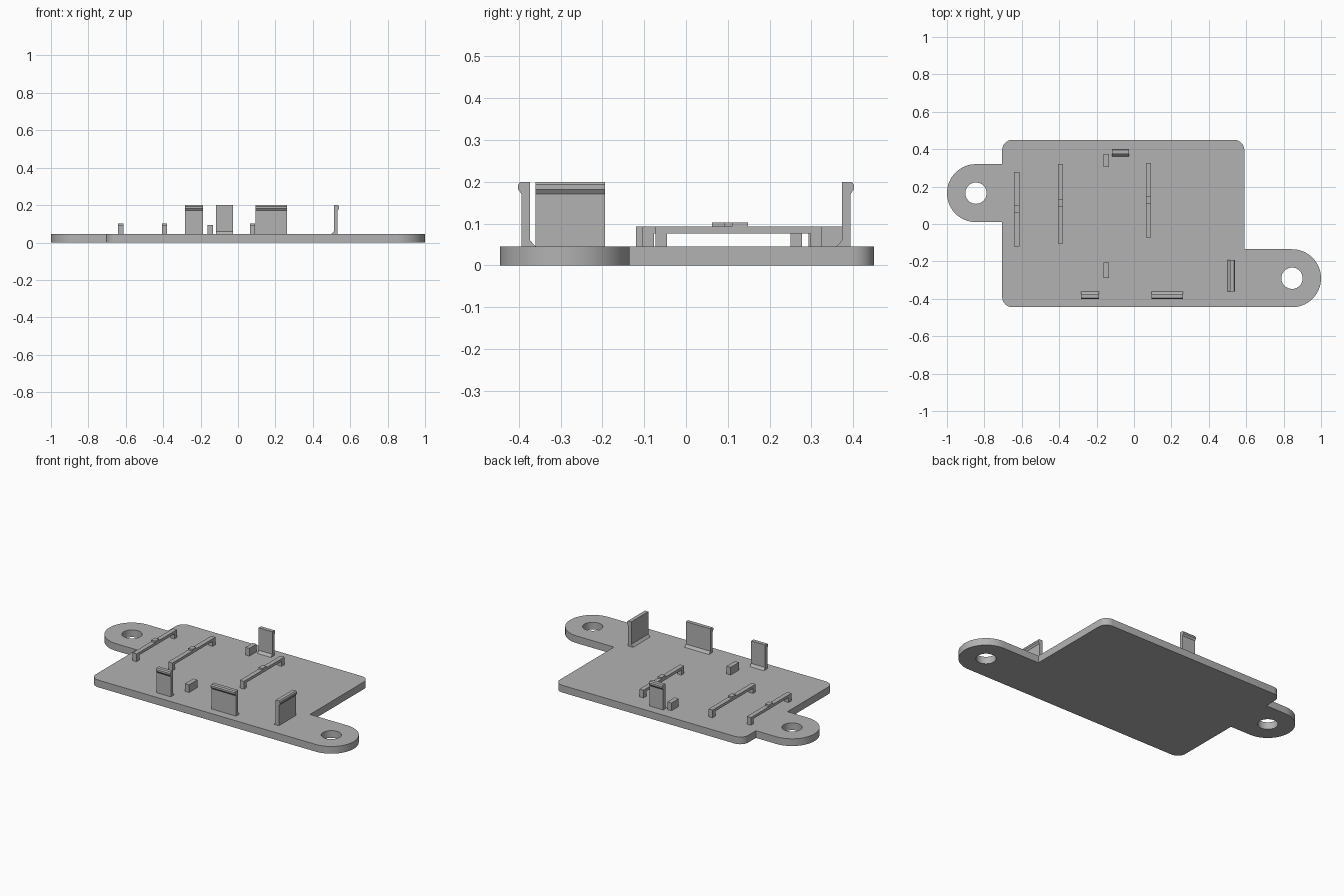
import bpy, bmesh
from math import sin, cos, pi
from mathutils import Matrix, Vector

cube = bpy.data.objects.get("Cube")
if cube:
    bpy.data.objects.remove(cube)

grey = bpy.data.materials.new("plain grey")
grey.use_nodes = True
color = (0.45, 0.45, 0.45, 1)
grey.diffuse_color = color
grey.node_tree.nodes["Principled BSDF"].inputs["Base Color"].default_value = color

DECK = 0.045  # top of the plate
SINK = 0.04   # raised parts start slightly inside the plate


def finish(name, bm):
    bmesh.ops.recalc_face_normals(bm, faces=bm.faces[:])
    mesh = bpy.data.meshes.new(name)
    bm.to_mesh(mesh)
    bm.free()
    mesh.materials.append(grey)
    obj = bpy.data.objects.new(name, mesh)
    bpy.context.collection.objects.link(obj)
    return obj


def prism(name, loops, depth, matrix=Matrix()):
    """Extrude a flat outline, with optional hole loops, along local z."""
    bm = bmesh.new()
    for loop in loops:
        verts = [bm.verts.new((x, y, 0)) for x, y in loop]
        for a, b in zip(verts, verts[1:] + verts[:1]):
            bm.edges.new((a, b))
    bmesh.ops.triangle_fill(bm, edges=bm.edges[:], use_beauty=True)
    bmesh.ops.dissolve_limit(bm, angle_limit=0.01, verts=bm.verts[:],
                             edges=bm.edges[:]) if len(loops) == 1 else None
    top = bmesh.ops.extrude_face_region(bm, geom=bm.faces[:])
    moved = [g for g in top["geom"] if isinstance(g, bmesh.types.BMVert)]
    bmesh.ops.translate(bm, verts=moved, vec=(0, 0, depth))
    bm.transform(matrix)
    return finish(name, bm)


def arc(cx, cy, r, start, end, steps):
    angles = [(start + (end - start) * i / steps) * pi / 180
              for i in range(steps + 1)]
    return [(cx + r * cos(a), cy + r * sin(a)) for a in angles]


# Base plate: rounded rectangle with two drilled mounting ears
R = 0.055
x0, x1, y0, y1 = -0.705, 0.59, -0.445, 0.45
ear_l, ear_r, ear_radius = (-0.845, 0.165), (0.845, -0.29), 0.155
outline = (
    arc(x0 + R, y0 + R, R, 270, 180, 8)
    + [(x0, ear_l[1] - ear_radius)]
    + arc(*ear_l, ear_radius, 270, 90, 32)
    + [(x0, ear_l[1] + ear_radius)]
    + arc(x0 + R, y1 - R, R, 180, 90, 8)
    + arc(x1 - R, y1 - R, R, 90, 0, 8)
    + [(x1, ear_r[1] + ear_radius)]
    + arc(*ear_r, ear_radius, 90, -90, 32)
)
holes = [arc(*ear, 0.057, 0, 360, 36)[:-1] for ear in (ear_l, ear_r)]
plate = prism("base_plate", [outline] + holes, DECK)
bpy.ops.object.select_all(action="DESELECT")
plate.select_set(True)
bpy.context.view_layer.objects.active = plate
bpy.ops.object.shade_smooth_by_angle()


# Snap clips: thin wall, inner foot chamfer and a rounded outward lip.
# The profile runs outward along x; its origin is the inner edge of the foot.
clip_profile = [(0, SINK), (0, DECK), (0.013, 0.06), (0.013, 0.2),
                (0.036, 0.2), (0.042, 0.193), (0.042, 0.182), (0.034, 0.171),
                (0.034, SINK)]


def clip(name, origin, outward, width):
    out, up = Vector((*outward, 0)), Vector((0, 0, 1))
    side = out.cross(up)
    matrix = Matrix((out, up, side)).transposed().to_4x4()
    matrix.translation = Vector((*origin, 0)) - side * width / 2
    prism(name, [clip_profile], width, matrix)


clip("front_clip_narrow", (-0.235, -0.36), (0, -1), 0.097)
clip("front_clip_wide", (0.178, -0.36), (0, -1), 0.168)
clip("back_clip", (-0.072, 0.36), (0, 1), 0.093)
clip("left_clip", (0.499, -0.277), (1, 0), 0.167)


# Bridge rails: a bar on two legs with a small nub in the middle
def rail(name, x, start, end):
    mid, leg, nub, top = (start + end) / 2 + 0.003, 0.027, 0.019, 0.093
    profile = [(start, SINK), (start + leg, SINK), (start + leg, 0.076),
               (end - leg, 0.076), (end - leg, SINK), (end, SINK),
               (end, top), (mid + nub, top), (mid + nub, 0.103),
               (mid - nub, 0.103), (mid - nub, top), (start, top)]
    matrix = Matrix(((0, 0, 1, x - 0.014), (1, 0, 0, 0),
                     (0, 1, 0, 0), (0, 0, 0, 1)))
    prism(name, [profile], 0.028, matrix)


rail("rail_right", -0.627, -0.12, 0.277)
rail("rail_middle", -0.393, -0.104, 0.32)
rail("rail_left", 0.078, -0.073, 0.325)


# Small support posts
for name, y in (("front_post", -0.247), ("back_post", 0.34)):
    half = 0.041 if y < 0 else 0.035
    prism(name, [[(-0.163, y - half), (-0.135, y - half),
                  (-0.135, y + half), (-0.163, y + half)]],
          0.093 - SINK, Matrix.Translation((0, 0, SINK)))
